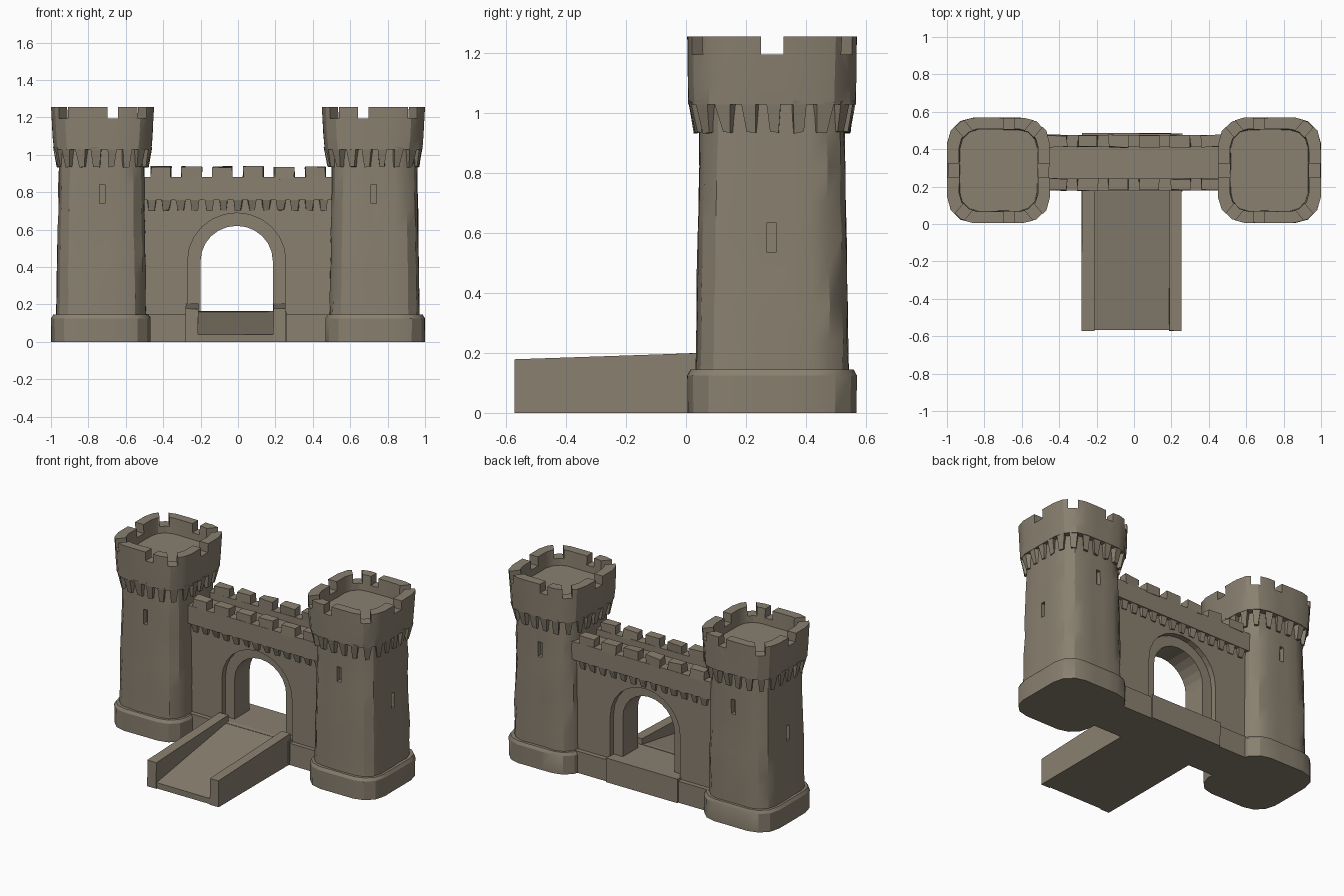
import bpy, bmesh, math, random
from mathutils import Matrix, Vector

if "Cube" in bpy.data.objects:
    bpy.data.objects.remove(bpy.data.objects["Cube"])

random.seed(7)
stone = bpy.data.materials.new("grey_brown_stone")
stone.diffuse_color = (0.25, 0.215, 0.16, 1)
stone.use_nodes = True
stone.node_tree.nodes["Principled BSDF"].inputs["Base Color"].default_value = stone.diffuse_color


def finish(name, bm):
    bmesh.ops.recalc_face_normals(bm, faces=bm.faces)
    me = bpy.data.meshes.new(name)
    bm.to_mesh(me)
    bm.free()
    ob = bpy.data.objects.new(name, me)
    bpy.context.collection.objects.link(ob)
    me.materials.append(stone)
    return ob


def smooth(ob, angle=28):
    ob.data.polygons.foreach_set("use_smooth", [True] * len(ob.data.polygons))
    ob.data.set_sharp_from_angle(angle=math.radians(angle))


def add_block(bm, bottom, top, rough=0.004):
    """Six-sided stone from four bottom and four top corners, slightly uneven."""
    vs = []
    for p in bottom + top:
        p = Vector(p)
        if p.z > 0.001:
            p += Vector([random.uniform(-rough, rough) for _ in range(3)])
        vs.append(bm.verts.new(p))
    for f in ((0, 1, 2, 3), (4, 5, 6, 7), (0, 1, 5, 4), (1, 2, 6, 5), (2, 3, 7, 6), (3, 0, 4, 7)):
        bm.faces.new([vs[i] for i in f])


def add_box(bm, x0, x1, y0, y1, z0, z1, rough=0.004):
    quad = ((x0, y0), (x1, y0), (x1, y1), (x0, y1))
    add_block(bm, [(x, y, z0) for x, y in quad], [(x, y, z1) for x, y in quad], rough)


def prism(name, profile, axis, a, b):
    """Extrude a closed 2D profile along x (profile is y,z) or y (profile is x,z)."""
    bm = bmesh.new()
    put = (lambda p, t: (t, p[0], p[1])) if axis == "x" else (lambda p, t: (p[0], t, p[1]))
    ends = [[bm.verts.new(put(p, t)) for p in profile] for t in (a, b)]
    n = len(profile)
    for e in ends:
        bm.faces.new(e)
    for i in range(n):
        j = (i + 1) % n
        bm.faces.new((ends[0][i], ends[0][j], ends[1][j], ends[1][i]))
    return finish(name, bm)


def outline(hx, hy, r):
    """Rounded rectangle: three facets per corner, three spans per side."""
    corners = []
    for k, (sx, sy) in enumerate(((1, 1), (-1, 1), (-1, -1), (1, -1))):
        corners.append([Vector((sx * (hx - r) + r * math.cos(a), sy * (hy - r) + r * math.sin(a)))
                        for a in [math.radians(90 * k + 30 * i) for i in range(4)]])
    pts = []
    for k in range(4):
        a, b = corners[k][-1], corners[(k + 1) % 4][0]
        pts += corners[k] + [a.lerp(b, 1 / 3), a.lerp(b, 2 / 3)]
    return pts


def along(pts, t):
    """Point at a fraction t of the outline's length."""
    n = len(pts)
    lens = [(pts[(i + 1) % n] - pts[i]).length for i in range(n)]
    d = (t % 1.0) * sum(lens)
    for i in range(n):
        if d <= lens[i]:
            return pts[i].lerp(pts[(i + 1) % n], d / lens[i])
        d -= lens[i]
    return pts[0]


def loft(name, cx, cy, rings, rough):
    bm = bmesh.new()
    loops = []
    for hx, hy, r, z in rings:
        loop = []
        for p in outline(hx, hy, r):
            k = 1 - random.uniform(0, rough)
            loop.append(bm.verts.new((cx + p.x * k, cy + p.y * k, z)))
        loops.append(loop)
    for lo, hi in zip(loops, loops[1:]):
        for i in range(len(lo)):
            j = (i + 1) % len(lo)
            bm.faces.new((lo[i], lo[j], hi[j], hi[i]))
    bm.faces.new(loops[0])
    bm.faces.new(loops[-1])
    return finish(name, bm)


def cut_box(ob, centre, size, angle=0):
    """Subtract one box and bake the result."""
    bm = bmesh.new()
    bmesh.ops.create_cube(bm, size=1, matrix=Matrix.Translation(centre)
                          @ Matrix.Rotation(angle, 4, "Z") @ Matrix.Diagonal((*size, 1)))
    cutter = finish("cutter", bm)
    cutter.hide_render = True
    mod = ob.modifiers.new("cut", "BOOLEAN")
    mod.operation, mod.solver, mod.object = "DIFFERENCE", "EXACT", cutter
    me = bpy.data.meshes.new_from_object(ob.evaluated_get(bpy.context.evaluated_depsgraph_get()))
    ob.modifiers.clear()
    ob.data = me
    bpy.data.objects.remove(cutter)


# Two corner towers
CY = 0.287
for s, side in ((-1, "left"), (1, "right")):
    cx = s * 0.724
    base = loft(side + "_tower_base", s * 0.733, CY,
                [(0.266, 0.282, 0.14, 0), (0.267, 0.283, 0.14, 0.125), (0.256, 0.272, 0.13, 0.145)], 0.008)
    smooth(base)

    # tapered shaft with rough faces and arrow slits
    rings = []
    for i in range(9):
        t = i / 8
        rings.append((0.243 - 0.014 * t, 0.257 - 0.015 * t, 0.12, 0.13 + 0.92 * t))
    shaft = loft(side + "_tower_shaft", s * 0.73, CY, rings, 0.028)
    cut_box(shaft, (s * 0.725, 0.04, 0.79), (0.03, 0.08, 0.1))
    cut_box(shaft, (s * 0.725, 0.535, 0.79), (0.03, 0.08, 0.1))
    cut_box(shaft, (s * 0.96, 0.285, 0.585), (0.08, 0.03, 0.1))
    smooth(shaft)

    # ring of tapered corbels under the tower parapet
    bm = bmesh.new()
    inner, foot, head = outline(0.2, 0.215, 0.1), outline(0.243, 0.258, 0.13), outline(0.262, 0.277, 0.14)
    N = 22
    for i in range(N):
        a, b, m = (i + 0.2) / N, (i + 0.8) / N, 0.12 / N
        def quad(outer, e, z):
            ps = (along(inner, a + e), along(outer, a + e), along(outer, b - e), along(inner, b - e))
            return [(cx + p.x, CY + p.y, z) for p in ps]
        add_block(bm, quad(foot, m, 0.935), quad(head, 0, 1.04))
    finish(side + "_tower_corbels", bm)

    # hollow parapet with notches
    crown = loft(side + "_tower_parapet", cx, CY,
                 [(0.262, 0.28, 0.14, 1.028), (0.268, 0.281, 0.14, 1.1), (0.276, 0.283, 0.14, 1.255),
                  (0.212, 0.222, 0.1, 1.255), (0.208, 0.218, 0.1, 1.15)], 0.012)
    for dx, dy, w, ang in ((-0.055 * s, 0, 0.055, 90), (0, 0, 0.075, 0), (0, 0, 0.06, 50), (0, 0, 0.06, -50)):
        cut_box(crown, (cx + dx, CY + dy, 1.25), (1, w, 0.11), math.radians(ang))
    smooth(crown)


# Gate wall in three layers: the middle one has a narrower arch
def arch_wall(name, half, spring, y0, y1):
    mid = -0.007
    pts = [(-0.55, 0.0), (mid - half, 0.0)]
    for i in range(13):
        a = math.pi * (1 - i / 12)
        pts.append((mid + half * math.cos(a), spring + half * math.sin(a) * 0.97))
    pts += [(mid + half, 0.0), (0.55, 0.0), (0.55, 0.8), (-0.55, 0.8)]
    return prism(name, pts, "y", y0, y1)


arch_wall("gate_wall_front", 0.262, 0.435, 0.212, 0.25)
arch_wall("gate_wall_core", 0.193, 0.433, 0.25, 0.41)
arch_wall("gate_wall_back", 0.262, 0.435, 0.41, 0.447)

# Wall walk with a low parapet on both sides
prism("wall_walk", [(0.18, 0.757), (0.475, 0.757), (0.475, 0.88), (0.412, 0.88), (0.412, 0.835),
                    (0.243, 0.835), (0.243, 0.88), (0.18, 0.88)], "x", -0.54, 0.54)

# Merlons and corbels along the wall, front and back
merlons, corbels = bmesh.new(), bmesh.new()
for y_out, y_in, y_face in ((0.18, 0.243, 0.22), (0.475, 0.412, 0.44)):
    for i in range(6):
        x = -0.412 + 0.165 * i
        add_box(merlons, x - 0.054, x + 0.054, min(y_out, y_in), max(y_out, y_in), 0.87, 0.936, 0.005)
    out = 1 if y_out > y_face else -1
    for i in range(13):
        x = -0.46 + 0.0765 * i
        lo, hi, yb = 0.016, 0.024, y_face + out * 0.017
        add_block(corbels,
                  [(x - lo, y_face, 0.702), (x + lo, y_face, 0.702), (x + lo, yb, 0.702), (x - lo, yb, 0.702)],
                  [(x - hi, y_face, 0.762), (x + hi, y_face, 0.762),
                   (x + hi, y_out - out * 0.004, 0.762), (x - hi, y_out - out * 0.004, 0.762)])
finish("wall_merlons", merlons)
finish("wall_corbels", corbels)

# Wall plinth and gate threshold
bm = bmesh.new()
add_box(bm, -0.55, 0.55, 0.182, 0.475, 0, 0.147)
finish("wall_plinth", bm)
bm = bmesh.new()
add_box(bm, -0.275, 0.26, 0.174, 0.485, 0, 0.163, 0.002)
finish("gate_threshold", bm)


# Entrance ramp: sloping deck between two side walls
def sloped(name, x0, x1, y0, y1, z0, z1):
    bm = bmesh.new()
    quad = ((x0, y0, z0), (x1, y0, z0), (x1, y1, z1), (x0, y1, z1))
    add_block(bm, [(x, y, 0) for x, y, z in quad], list(quad), 0.002)
    return finish(name, bm)


sloped("ramp_deck", -0.23, 0.21, -0.565, 0.2, 0.04, 0.164)
sloped("ramp_left_wall", -0.28, -0.213, -0.572, 0.2, 0.177, 0.205)
sloped("ramp_right_wall", 0.188, 0.255, -0.572, 0.2, 0.177, 0.205)
